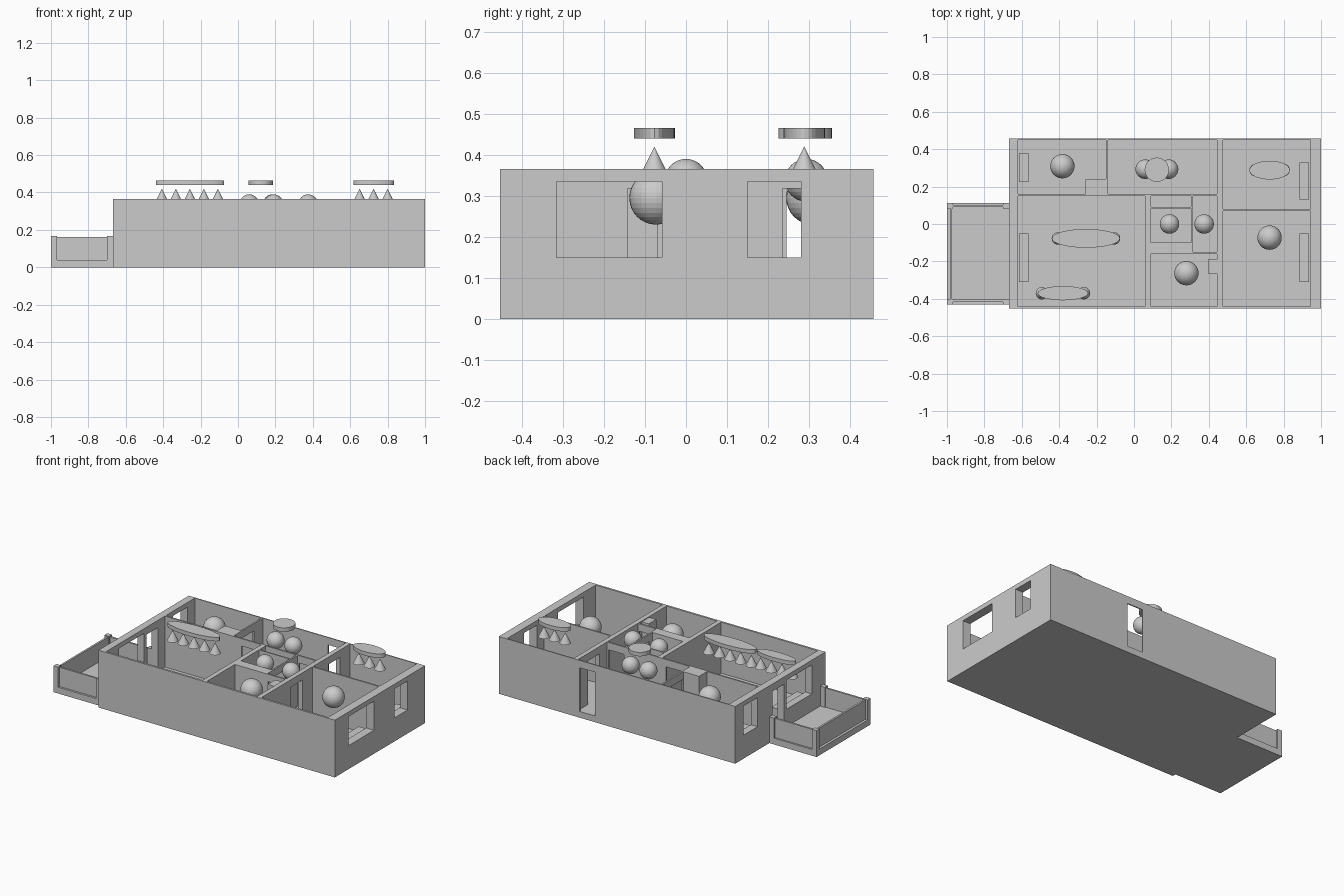
import bpy, math

if "Cube" in bpy.data.objects:
    bpy.data.objects.remove(bpy.data.objects["Cube"])

FLOOR, TOP = 0.04, 0.365


def box(name, x0, x1, y0, y1, z0, z1):
    bpy.ops.mesh.primitive_cube_add(size=1, location=((x0 + x1) / 2, (y0 + y1) / 2, (z0 + z1) / 2))
    ob = bpy.context.object
    ob.name = name
    ob.scale = (x1 - x0, y1 - y0, z1 - z0)
    bpy.ops.object.transform_apply(location=False, rotation=False, scale=True)
    return ob


def cut(target, *dims):
    """Subtract a box from the target."""
    cutter = box("cutter", *dims)
    cutter.hide_render = True
    mod = target.modifiers.new("cut", 'BOOLEAN')
    mod.operation, mod.solver, mod.object = 'DIFFERENCE', 'EXACT', cutter
    bpy.context.view_layer.objects.active = target
    bpy.ops.object.modifier_apply(modifier=mod.name)
    bpy.data.objects.remove(cutter, do_unlink=True)


# Walls and floor: a solid block with the rooms hollowed out
shell = box("apartment_walls", -0.667, 1.0, -0.453, 0.457, 0, TOP)
rooms = [
    (-0.62, -0.15, 0.16, 0.45),     # kitchen
    (-0.14, 0.445, 0.16, 0.45),     # hall
    (0.475, 0.945, 0.08, 0.45),     # small bedroom
    (0.475, 0.945, -0.44, 0.07),    # large bedroom
    (-0.62, 0.06, -0.44, 0.15),     # living room
    (0.09, 0.305, 0.09, 0.15),      # closet
    (0.09, 0.305, -0.098, 0.083),   # toilet
    (0.315, 0.445, -0.15, 0.15),    # corridor
    (0.09, 0.445, -0.44, -0.16),    # bathroom
]
for x0, x1, y0, y1 in rooms:
    cut(shell, x0, x1, y0, y1, FLOOR, 0.6)

# Windows through the two end walls
for x0, x1, y0, y1 in [(0.93, 1.1, -0.315, -0.058), (0.93, 1.1, 0.15, 0.28),
                       (-0.8, -0.61, 0.232, 0.375), (-0.8, -0.61, -0.315, -0.06)]:
    cut(shell, x0, x1, y0, y1, 0.15, 0.335)

# Doorways
for x0, x1, y0, y1 in [
    (0.32, 0.43, 0.44, 0.5),         # entrance
    (-0.8, -0.61, -0.035, 0.08),     # balcony
    (-0.16, -0.13, 0.245, 0.36),     # kitchen
    (0.44, 0.48, 0.235, 0.35),       # small bedroom
    (0.44, 0.48, -0.143, -0.03),     # large bedroom
    (-0.08, 0.03, 0.145, 0.165),     # living room
    (0.325, 0.435, 0.145, 0.165),    # corridor
    (0.325, 0.435, -0.165, -0.145),  # bathroom
    (0.30, 0.32, -0.07, 0.04),       # toilet
]:
    cut(shell, x0, x1, y0, y1, FLOOR, 0.318)

# Shafts standing in the kitchen and bathroom
box("kitchen_shaft", -0.26, -0.145, 0.155, 0.24, 0.03, TOP)
box("bathroom_shaft", 0.395, 0.45, -0.265, -0.19, 0.03, TOP - 0.005)

# Radiators under the windows
for i, (x, y0, y1) in enumerate([(0.885, -0.31, -0.05), (0.885, 0.13, 0.33),
                                 (-0.615, -0.31, -0.05), (-0.615, 0.225, 0.38)]):
    box(f"radiator_{i}", x, x + 0.05, y0, y1, 0.06, 0.14)

# Balcony: slab, corner posts and railing panels
box("balcony_slab", -1.0, -0.667, -0.43, 0.113, 0, FLOOR)
for x in (-1.0, -0.70):
    for y in (-0.43, 0.083):
        box("balcony_post", x, x + 0.033, y, y + 0.03, FLOOR, 0.168)
for y in (-0.417, 0.09):
    box("balcony_side_panel", -0.972, -0.697, y, y + 0.012, FLOOR, 0.162)
box("balcony_front_panel", -0.984, -0.972, -0.405, 0.09, FLOOR, 0.162)


# Lamps
def globe(x, y, z, r):
    bpy.ops.mesh.primitive_uv_sphere_add(segments=32, ring_count=16, radius=r, location=(x, y, z))
    bpy.context.object.name = "globe_lamp"


def ceiling_plate(x, y, z, rx, ry):
    bpy.ops.mesh.primitive_cylinder_add(vertices=32, radius=1, depth=1, location=(x, y, z + 0.0125))
    bpy.context.object.name = "lamp_plate"
    bpy.context.object.scale = (rx, ry, 0.025)
    bpy.ops.object.transform_apply(location=False, rotation=False, scale=True)


def chandelier(x, y, z, count, rx, ry):
    """Oval plate with a row of cone shades below."""
    ceiling_plate(x, y, z, rx, ry)
    for i in range(count):
        bpy.ops.mesh.primitive_cone_add(vertices=32, radius1=0.033, radius2=0, depth=0.066,
                                        location=(x + (i - (count - 1) / 2) * 0.075, y, z - 0.053))
        bpy.context.object.name = "lamp_shade"


for x, y in [(-0.383, 0.309), (0.725, -0.073), (0.28, -0.263)]:
    globe(x, y, 0.295, 0.065)
for x, y in [(0.06, 0.293), (0.185, 0.293), (0.19, 0), (0.375, 0)]:
    globe(x, y, 0.338, 0.052)
ceiling_plate(0.122, 0.29, 0.44, 0.065, 0.065)
chandelier(-0.257, -0.077, 0.44, 5, 0.182, 0.05)
chandelier(0.725, 0.288, 0.44, 3, 0.108, 0.05)
chandelier(-0.38, -0.37, 0.275, 4, 0.135, 0.038)
